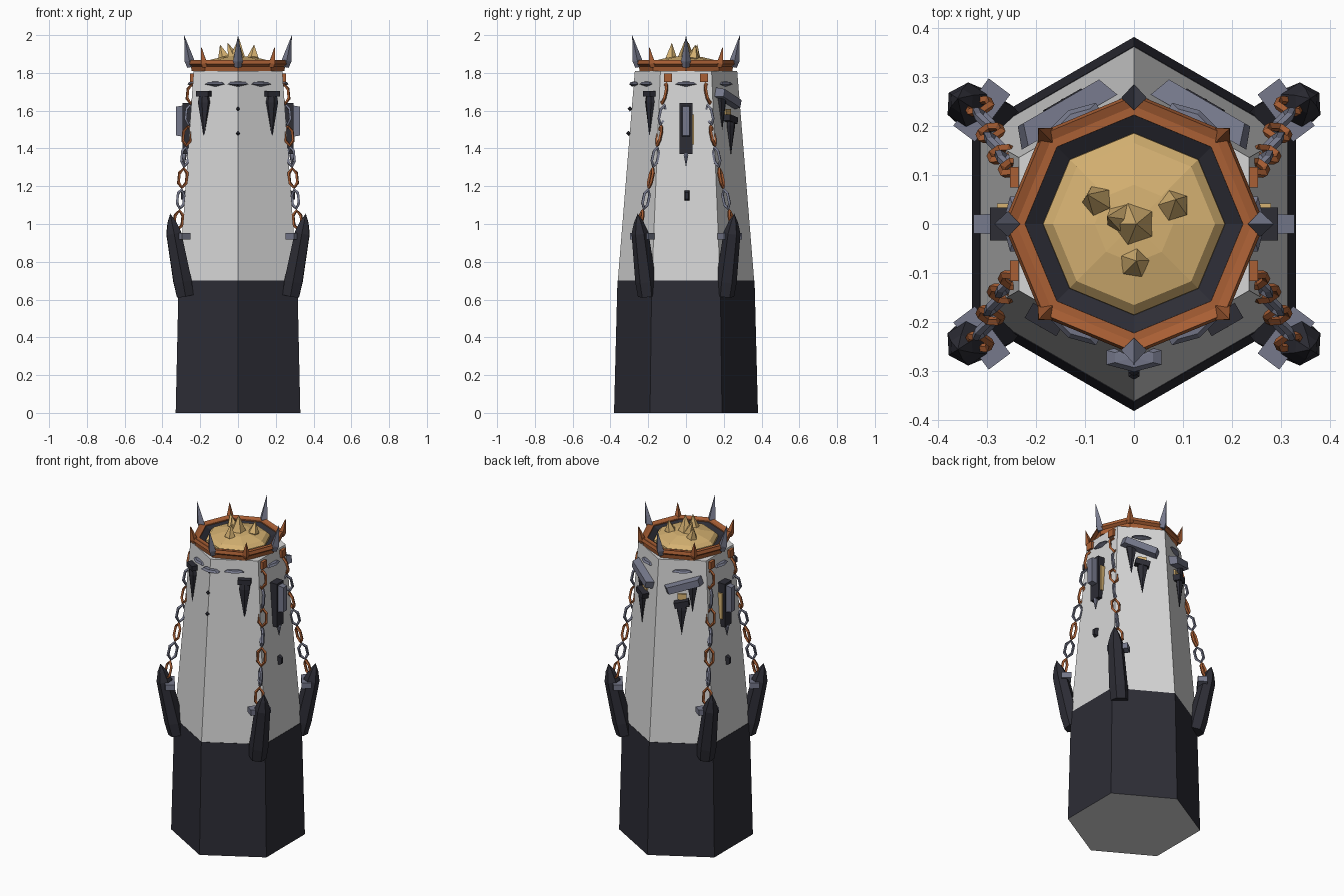
import bpy, bmesh
from math import sin, cos, pi, radians
from mathutils import Matrix, Vector

if "Cube" in bpy.data.objects:
    bpy.data.objects.remove(bpy.data.objects["Cube"])


def material(name, rgb):
    m = bpy.data.materials.new(name)
    m.use_nodes = True
    m.diffuse_color = (*rgb, 1)
    m.node_tree.nodes["Principled BSDF"].inputs["Base Color"].default_value = (*rgb, 1)
    return m


WHITE = material("pale stone", (0.68, 0.68, 0.68))
DARK = material("dark iron", (0.026, 0.026, 0.036))
STEEL = material("blue steel", (0.18, 0.19, 0.26))
COPPER = material("copper", (0.40, 0.115, 0.035))
GOLD = material("gold", (0.68, 0.45, 0.17))


def finish(name, bm, mats, matrix=None):
    bmesh.ops.remove_doubles(bm, verts=bm.verts, dist=1e-5)
    bmesh.ops.recalc_face_normals(bm, faces=bm.faces)
    mesh = bpy.data.meshes.new(name)
    bm.to_mesh(mesh)
    bm.free()
    for m in mats:
        mesh.materials.append(m)
    ob = bpy.data.objects.new(name, mesh)
    bpy.context.collection.objects.link(ob)
    if matrix is not None:
        ob.matrix_world = matrix
    return ob


def lathe(name, profile, sides, mat, matrix=None, closed=False):
    """Faceted solid of revolution with a corner on +y."""
    bm = bmesh.new()
    rings = [[bm.verts.new((r * sin(2 * pi * k / sides), r * cos(2 * pi * k / sides), z))
              for k in range(sides)] for r, z in profile]
    pairs = list(zip(rings, rings[1:]))
    if closed:
        pairs.append((rings[-1], rings[0]))
    for a, b in pairs:
        for k in range(sides):
            j = (k + 1) % sides
            bm.faces.new((a[k], a[j], b[j], b[k]))
    if not closed:
        for ring, point in ((rings[0], profile[0]), (rings[-1], profile[-1])):
            if point[0] > 0:
                bm.faces.new(ring)
    bmesh.ops.dissolve_degenerate(bm, dist=1e-5, edges=bm.edges)
    return finish(name, bm, [mat], matrix)


def box(name, size, mat, matrix, taper=1.0):
    bm = bmesh.new()
    bmesh.ops.create_cube(bm, size=1)
    for v in bm.verts:
        if v.co.y > 0:
            v.co.x *= taper
            v.co.z *= taper
        v.co = Vector([c * s for c, s in zip(v.co, size)])
    return finish(name, bm, [mat], matrix)


def aim(p, q):
    p, q = Vector(p), Vector(q)
    return Matrix.Translation(p) @ (q - p).to_track_quat('Z', 'Y').to_matrix().to_4x4()


def spike(name, p, q, r, mat, sides=4):
    h = (Vector(q) - Vector(p)).length
    return lathe(name, [(r * 0.7, 0), (r, h * 0.2), (r * 0.5, h * 0.6), (0, h)], sides, mat, aim(p, q))


def on_wall(azimuth, x, out, z, roll=0):
    """Wall frame: x along the wall, y outward, z up."""
    return (Matrix.Rotation(radians(azimuth - 90), 4, 'Z') @ Matrix.Translation((x, out, z))
            @ Matrix.Rotation(radians(roll), 4, 'Y'))


def hang(name, matrix, r, length, mat, flat=0.6):
    lathe(name, [(r * 0.8, 0), (r, -length * 0.15), (r * 0.5, -length * 0.55), (0, -length)],
          6, mat, matrix @ Matrix.Diagonal((1, flat, 1, 1)))


# Tower
lathe("tower_wall", [(0.361, 0.7), (0.271, 1.81)], 6, WHITE)
base = lathe("tower_base", [(0.381, 0), (0.363, 0.7)], 6, DARK)
base.data.materials.append(WHITE)
for f in base.data.polygons:
    if f.normal.z < -0.9:
        f.material_index = 1

# Crown
lathe("crown_rim", [(0.22, 1.81), (0.245, 1.81), (0.25, 1.835), (0.266, 1.847), (0.26, 1.867),
                    (0.24, 1.86), (0.222, 1.86)], 8, COPPER, closed=True)
lathe("crown_inside", [(0.225, 1.81), (0.224, 1.855), (0.18, 1.83), (0.18, 1.81)], 8, DARK, closed=True)
lathe("gold_dome", [(0.187, 1.815), (0.185, 1.845), (0.165, 1.865), (0.08, 1.885), (0, 1.89)], 8, GOLD)
for k in range(8):
    a = k * pi / 4
    tall = k % 2 == 0
    r1, top = (0.285, 2.0) if tall else (0.275, 1.94)
    spike("crown_spike", (0.25 * cos(a), 0.25 * sin(a), 1.83), (r1 * cos(a), r1 * sin(a), top),
          0.026 if tall else 0.022, STEEL if tall else COPPER)

# Gold crystals
for p, q, r in (((0, 0, 1.86), (0.005, 0, 1.985), 0.045), ((-0.07, 0.045, 1.865), (-0.095, 0.06, 1.95), 0.032),
                ((0.08, 0.035, 1.865), (0.085, 0.05, 1.95), 0.033), ((0, -0.08, 1.86), (0.005, -0.075, 1.96), 0.032),
                ((-0.02, 0.01, 1.865), (-0.055, 0.015, 1.96), 0.032)):
    spike("gold_crystal", p, q, r, GOLD, 5)


# Chains and corner claws
def chain_link(sx, sy, t, mat, turn):
    centre = Vector((sx * (0.247 + 0.068 * t), sy * (0.115 + 0.125 * t ** 1.4), 1.69 - 0.67 * t))
    bm = bmesh.new()
    loops = []
    for k in range(6):
        a = k * pi / 3
        loops.append([bm.verts.new(((0.025 + d) * sin(a), w, (0.052 + d) * cos(a)))
                      for d, w in ((0.009, 0), (0, 0.009), (-0.009, 0), (0, -0.009))])
    for k in range(6):
        for j in range(4):
            a, b, i = loops[k], loops[(k + 1) % 6], (j + 1) % 4
            bm.faces.new((a[j], a[i], b[i], b[j]))
    lean = aim(centre, centre + Vector((-sx * 0.08, -sy * 0.17, 0.8)))
    spin = Matrix.Rotation(turn, 4, 'Z')
    finish("chain_link", bm, [mat], Matrix.Translation(centre) @ lean.to_3x3().to_4x4() @ spin)


for sx in (-1, 1):
    for sy in (-1, 1):
        box("chain_bracket", (0.02, 0.042, 0.045), COPPER, Matrix.Translation((sx * 0.243, sy * 0.095, 1.775)))
        for i in range(7):
            steel = i % 2
            chain_link(sx, sy, i / 6, STEEL if steel else COPPER, sx * sy * (radians(65) if steel else 0.1))
        lathe("corner_claw", [(0.05, 0), (0.055, 0.08), (0.045, 0.34), (0.025, 0.40), (0, 0.445)], 6, DARK,
              aim((sx * 0.28, sy * 0.205, 0.62), (sx * 0.358, sy * 0.255, 1.05)))
        out = Vector((sx * 0.8, sy * 0.6, 0)).to_track_quat('Y', 'Z').to_matrix().to_4x4()
        box("claw_collar", (0.12, 0.055, 0.035), STEEL, Matrix.Translation((sx * 0.31, sy * 0.232, 0.935)) @ out)

# Flakes beneath the crown
for az, out in [(k * 60, 0.238) for k in range(6)] + [(270, 0.272)]:
    lathe("wall_flake", [(0, -0.013), (0.065, 0), (0.045, 0.012), (0, 0.014)], 6, STEEL,
          on_wall(az, 0, out, 1.74) @ Matrix.Diagonal((1, 0.45, 1, 1)))

# Side lanterns
for az in (0, 180):
    box("lantern_frame", (0.068, 0.05, 0.27), DARK, on_wall(az, 0, 0.268, 1.505))
    box("lantern_face", (0.042, 0.05, 0.17), STEEL, on_wall(az, 0, 0.302, 1.545), 0.9)
    box("lantern_glow", (0.012, 0.035, 0.16), GOLD, on_wall(az, -0.036 if az == 0 else 0.036, 0.262, 1.5))
    hang("lantern_hook", on_wall(az, 0, 0.285, 1.375), 0.014, 0.075, STEEL, 1)
    box("wall_stud", (0.03, 0.03, 0.06), DARK, on_wall(az, -0.005, 0.288, 1.15), 0.6)

# Front corner knobs
for z, out in ((1.74, 0.285), (1.61, 0.297), (1.48, 0.304)):
    lathe("corner_knob", [(0, -0.014), (0.013, 0), (0, 0.014)], 6, DARK, Matrix.Translation((0, -out, z)))

# Hanging spikes on the front walls, slabs and spikes on the back walls
for s in (-1, 1):
    front, back = 270 + 30 * s, 90 - 30 * s
    box("front_cap", (0.075, 0.05, 0.03), DARK, on_wall(front, -s * 0.06, 0.252, 1.69))
    hang("front_spike", on_wall(front, -s * 0.06, 0.256, 1.68), 0.036, 0.24, DARK)

    box("back_slab", (0.22, 0.045, 0.05), STEEL, on_wall(back, s * 0.01, 0.268, 1.665, -s * 18), 0.85)
    box("back_glow", (0.05, 0.02, 0.035), GOLD, on_wall(back, 0, 0.25, 1.59))
    box("back_cap", (0.085, 0.05, 0.035), DARK, on_wall(back, 0, 0.268, 1.555, -s * 12))
    hang("back_spike", on_wall(back, 0, 0.275, 1.55), 0.032, 0.19, DARK)
    hang("back_side_spike", on_wall(back, s * 0.06, 0.256, 1.69), 0.032, 0.2, DARK)
